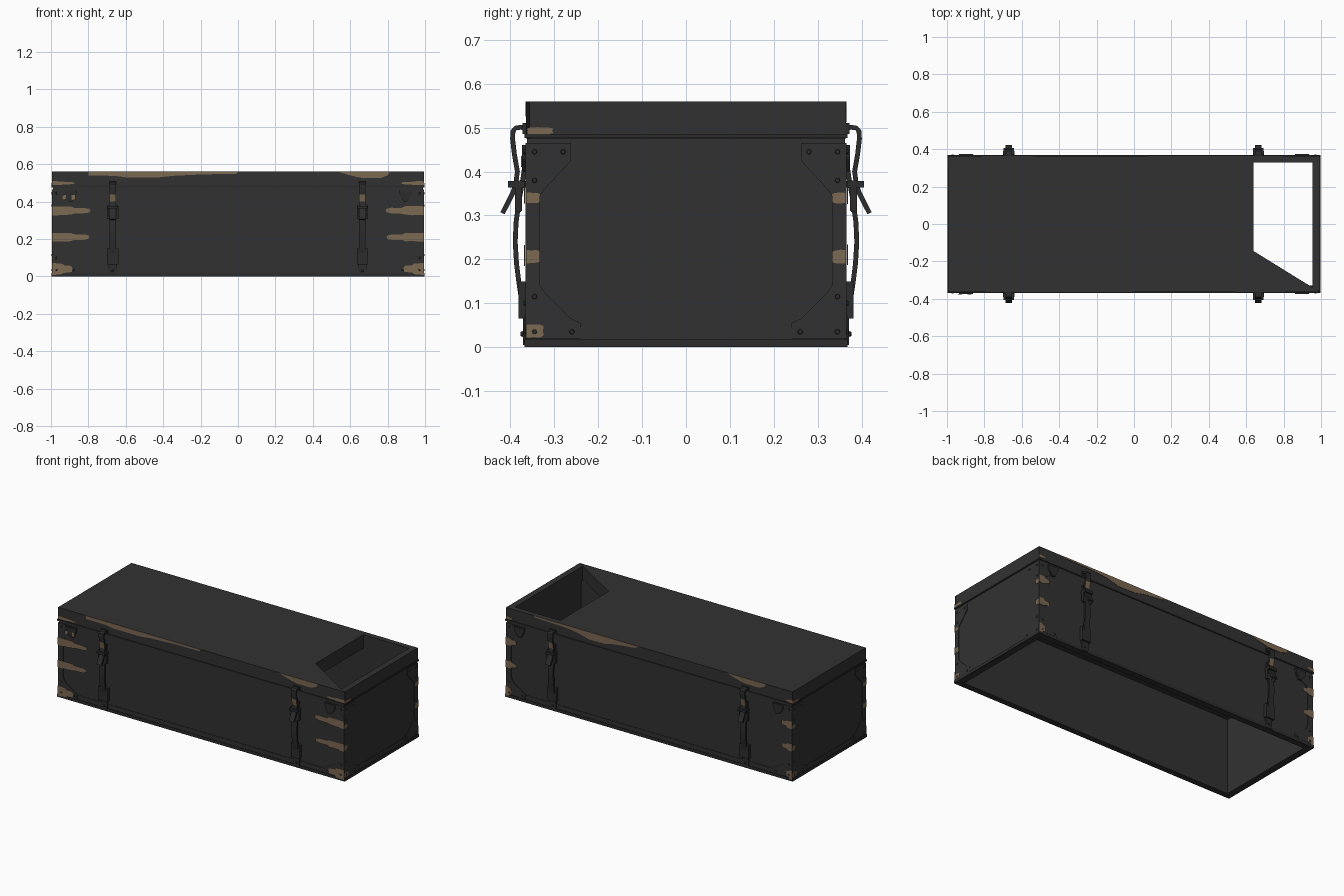
import bpy, bmesh, math, random
from mathutils import Vector

if "Cube" in bpy.data.objects:
    bpy.data.objects.remove(bpy.data.objects["Cube"])

random.seed(4)
X, Y, H = 0.99, 0.362, 0.56      # half length, half depth, height
SEAM = 0.475


def material(name, col):
    m = bpy.data.materials.new(name)
    m.diffuse_color = (*col, 1)
    m.use_nodes = True
    m.node_tree.nodes["Principled BSDF"].inputs["Base Color"].default_value = m.diffuse_color
    return m


CHAR = material("charcoal", (0.031, 0.031, 0.031))
BLACK = material("strap_black", (0.025, 0.025, 0.025))
BROWN = material("worn_brown", (0.20, 0.14, 0.085))


def finish(name, bm, *mats):
    bmesh.ops.recalc_face_normals(bm, faces=bm.faces)
    me = bpy.data.meshes.new(name)
    bm.to_mesh(me)
    bm.free()
    for m in mats:
        me.materials.append(m)
    ob = bpy.data.objects.new(name, me)
    bpy.context.collection.objects.link(ob)
    return ob


def prism(name, pts, push, mat):
    """Extrude a flat outline along a vector."""
    bm = bmesh.new()
    f = bm.faces.new([bm.verts.new(p) for p in pts])
    r = bmesh.ops.extrude_face_region(bm, geom=[f])
    vs = [g for g in r["geom"] if isinstance(g, bmesh.types.BMVert)]
    bmesh.ops.translate(bm, verts=vs, vec=push)
    return finish(name, bm, mat)


def box(name, x0, x1, y0, y1, z0, z1, mat=CHAR):
    return prism(name, [(x0, y0, z0), (x1, y0, z0), (x1, y1, z0), (x0, y1, z0)], (0, 0, z1 - z0), mat)


def side_plate(name, pts, sy, mat, t=0.005, base=Y):
    """Plate on the front (sy=-1) or back (sy=1); pts are (x, z)."""
    return prism(name, [(x, sy * base, z) for x, z in pts], (0, sy * t, 0), mat)


def end_plate(name, pts, sx, mat, t=0.004, base=X):
    """Plate on an end wall; pts are (y, z)."""
    return prism(name, [(sx * base, y, z) for y, z in pts], (sx * t, 0, 0), mat)


def rivet(name, p, axis):
    bm = bmesh.new()
    bmesh.ops.create_cone(bm, cap_ends=True, segments=8, radius1=0.007, radius2=0.005, depth=0.007)
    q = Vector((0, 0, 1)).rotation_difference(Vector(axis))
    for v in bm.verts:
        v.co = q @ v.co + Vector(p)
    finish(name, bm, BLACK)


STREAK = [(0, 1), (0.3, 0.97), (0.5, 0.9), (0.58, 0.65), (0.85, 0.6), (0.97, 0.45), (1, 0)]
BLOCK = [(0, 1), (0.4, 1), (0.8, 0.95), (1, 0.7), (0.95, 0)]


def finger(start, direction, length, z, h, shape=STREAK):
    """Ragged outline of a worn streak running in from a corner."""
    top = [(start + direction * length * a, z + h * b * random.uniform(0.85, 1)) for a, b in shape]
    low = [(start + direction * length * a, z - h * b * random.uniform(0.85, 1)) for a, b in shape[:-1]]
    return top + low[::-1]


def ribbon(name, path, x, sy, w, t=0.0055, worn=False):
    """Leather strip following a (y, z) path."""
    P = [Vector(p) for p in path]
    bm = bmesh.new()
    rings = []
    for i, p in enumerate(P):
        d = (P[min(i + 1, len(P) - 1)] - P[max(i - 1, 0)]).normalized()
        n = Vector((-d.y, d.x)) * t
        rings.append([bm.verts.new((x + sx * w / 2, sy * q.x, q.y))
                      for sx, q in ((-1, p + n), (1, p + n), (1, p - n), (-1, p - n))])
    for a, b in zip(rings, rings[1:]):
        for k in range(4):
            f = bm.faces.new((a[k], a[(k + 1) % 4], b[(k + 1) % 4], b[k]))
            # worn spot on the outer face just above the buckle
            mid = f.calc_center_median().z
            f.material_index = int(worn and k == 0 and 0.40 < mid < 0.44)
    bm.faces.new(rings[0])
    bm.faces.new(rings[-1])
    finish(name, bm, BLACK, BROWN)


# Bottomless body walls
for s in (-1, 1):
    box("long_wall", -X, X, s * 0.33, s * Y, 0, SEAM)
    box("end_wall", s * 0.955, s * X, -0.33, 0.33, 0, SEAM)

# Lid: slab with a broken-open end, and walls flush with the body around the opening
LY = 0.364
prism("lid", [(-0.994, -LY, SEAM), (0.994, -LY, SEAM), (0.64, -0.145, SEAM),
              (0.64, LY, SEAM), (-0.994, LY, SEAM)], (0, 0, H - SEAM), CHAR)
box("lid_end_wall", 0.955, 0.994, -LY + 0.008, LY, SEAM, H - 0.001)
box("lid_back_wall", 0.64, 0.955, 0.33, LY, SEAM, H - 0.001)

# Lip along the lid seam and along the base
for s in (-1, 1):
    for n, z0, z1 in (("lid_lip", 0.476, 0.486), ("base_lip", 0.0, 0.018)):
        box(n, -0.998, 0.998, s * (Y - 0.002), s * (Y + 0.006), z0, z1, BLACK)
        box(n, s * 0.988, s * 0.998, -Y, Y, z0, z1, BLACK)
    box("base_trim", -0.9, 0.9, s * Y, s * (Y + 0.003), 0.018, 0.045)
    box("end_base_trim", s * X, s * (X + 0.002), -0.24, 0.24, 0.018, 0.045)

# Corner reinforcements on ends and long sides
for sx in (-1, 1):
    for sy in (-1, 1):
        e = [(0.363, 0.02), (0.24, 0.02), (0.24, 0.055), (0.262, 0.065), (0.322, 0.125), (0.332, 0.14),
             (0.332, 0.345), (0.322, 0.36), (0.275, 0.41), (0.262, 0.425), (0.262, 0.465), (0.363, 0.465)]
        end_plate("end_corner_plate", [(sy * y, z) for y, z in e], sx, CHAR)
        f = [(0.992, 0.02), (0.86, 0.02), (0.86, 0.05), (0.94, 0.10), (0.957, 0.13), (0.957, 0.36),
             (0.94, 0.385), (0.87, 0.42), (0.86, 0.465), (0.992, 0.465)]
        side_plate("side_corner_plate", [(sx * x, z) for x, z in f], sy, CHAR, 0.004)
        for y, z in ((0.26, 0.035), (0.345, 0.035), (0.345, 0.115), (0.28, 0.445), (0.345, 0.445), (0.345, 0.38)):
            rivet("end_rivet", (sx * (X + 0.004), sy * y, z), (sx, 0, 0))
        for x, z in ((0.88, 0.035), (0.97, 0.035), (0.97, 0.10), (0.97, 0.445)):
            rivet("side_rivet", (sx * x, sy * (Y + 0.005), z), (0, sy, 0))
        # Small hook below the lid
        side_plate("hook", [(sx * x, z) for x, z in ((0.935, 0.46), (0.86, 0.46), (0.865, 0.44),
                   (0.885, 0.40), (0.905, 0.40), (0.93, 0.43))], sy, BLACK, 0.012)

# Straps with buckles
UPPER = [(0.36, 0.497), (0.375, 0.501), (0.388, 0.499), (0.394, 0.492), (0.395, 0.475), (0.391, 0.44),
         (0.384, 0.40), (0.388, 0.37), (0.395, 0.35), (0.404, 0.332), (0.418, 0.305)]
LOWER = [(0.366, 0.42), (0.372, 0.38), (0.380, 0.335), (0.387, 0.285), (0.389, 0.24), (0.386, 0.19),
         (0.381, 0.15), (0.372, 0.09)]
for x in (-0.67, 0.665):
    for sy in (-1, 1):
        ribbon("upper_strap", UPPER, x, sy, 0.034, worn=True)
        ribbon("lower_strap", LOWER, x, sy, 0.036)

        def fitting(name, w, y0, y1, z0, z1):
            box(name, x - w / 2, x + w / 2, sy * y0, sy * y1, z0, z1, BLACK)
        fitting("lid_strap_mount", 0.044, 0.36, 0.372, 0.485, 0.51)
        fitting("strap_loop", 0.056, 0.366, 0.405, 0.364, 0.378)
        for s in (-1, 1):
            box("buckle_bar", x + s * 0.02, x + s * 0.03, sy * 0.374, sy * 0.39, 0.31, 0.38, BLACK)
        fitting("buckle_foot", 0.06, 0.376, 0.39, 0.308, 0.32)
        fitting("strap_keeper", 0.06, Y, 0.382, 0.065, 0.15)
        fitting("strap_anchor", 0.044, Y, 0.371, 0.005, 0.065)
        rivet("anchor_rivet", (x, sy * 0.373, 0.03), (0, sy, 0))

# Worn brown streaks running in from the corners
for sx in (-1, 1):
    for sy, k in ((-1, 1.0), (1, 0.36)):
        for length, z, h in ((0.205, 0.352, 0.026), (0.2, 0.21, 0.025), (0.11, 0.04, 0.033)):
            side_plate("side_wear", finger(sx * 0.994, -sx, length * k, z, h), sy, BROWN, 0.002, Y + 0.0045)
        side_plate("lid_corner_wear", finger(sx * 0.994, -sx, 0.12 * k, 0.499, 0.011), sy, BROWN, 0.002, LY)
        for z, h in ((0.34, 0.013), (0.206, 0.016)):
            end_plate("end_wear", finger(sy * 0.364, -sy, 0.032, z, h, BLOCK), sx, BROWN, 0.002, X + 0.0035)
    # one end corner carries extra wear
    end_plate("end_wear_low", finger(sx * -0.364, sx, 0.04, 0.037, 0.016, BLOCK), sx, BROWN, 0.002, X + 0.0035)
    end_plate("end_wear_lid", finger(sx * -0.362, sx, 0.06, 0.493, 0.008, BLOCK), sx, BROWN, 0.002, 0.994)

# Worn spots on the left hook
for x in (-0.93, -0.88):
    side_plate("spot_wear", [(x - 0.01, 0.41), (x + 0.01, 0.41), (x + 0.01, 0.435), (x - 0.01, 0.435)],
               -1, BROWN, 0.002, Y + 0.012)

# Long streaks along the lid's upper edge, turned half round for the back
FRONT_LONG = [(-0.8, 0.559), (0, 0.559), (-0.01, 0.548), (-0.18, 0.546), (-0.35, 0.538),
              (-0.42, 0.53), (-0.6, 0.53), (-0.66, 0.538), (-0.8, 0.54)]
BACK_LONG = [(0.8, 0.559), (0.07, 0.559), (0.1, 0.545), (0.24, 0.53), (0.3, 0.515),
             (0.42, 0.513), (0.5, 0.535), (0.6, 0.545), (0.8, 0.55)]
SHORT = [(0.54, 0.559), (0.81, 0.559), (0.80, 0.54), (0.76, 0.525), (0.66, 0.527), (0.6, 0.54)]
for sy, long in ((-1, FRONT_LONG), (1, BACK_LONG)):
    side_plate("lid_long_wear", long, sy, BROWN, 0.002, LY)
    side_plate("lid_short_wear", [(-sy * x, z) for x, z in SHORT], sy, BROWN, 0.002, LY)
